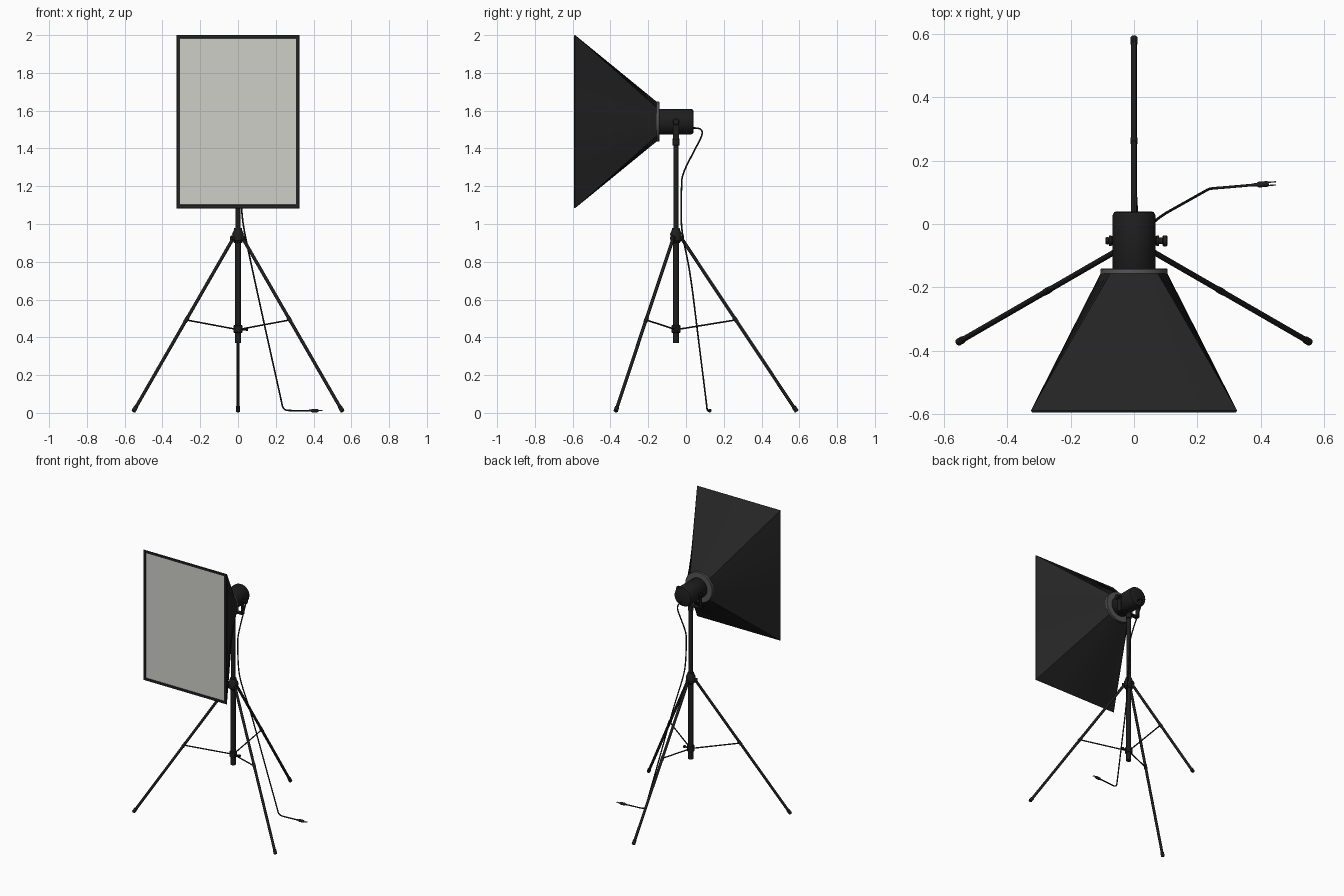
import bpy, bmesh
from math import sin, cos, pi, radians
from mathutils import Vector

if "Cube" in bpy.data.objects:
    bpy.data.objects.remove(bpy.data.objects["Cube"])


def material(name, r, g, b):
    m = bpy.data.materials.new(name)
    m.use_nodes = True
    m.diffuse_color = (r, g, b, 1)
    node = m.node_tree.nodes["Principled BSDF"]
    node.inputs["Base Color"].default_value = (r, g, b, 1)
    node.inputs["Roughness"].default_value = 0.7
    return m


FABRIC = material("black fabric", 0.018, 0.018, 0.018)
METAL = material("black metal", 0.013, 0.013, 0.013)
GREY = material("grey ring", 0.09, 0.09, 0.095)
PANEL = material("white diffuser", 0.62, 0.62, 0.58)

POLE_Y = -0.053
LAMP_Z = 1.542


def finish(name, bm, *mats, smooth=True):
    bmesh.ops.recalc_face_normals(bm, faces=bm.faces)
    me = bpy.data.meshes.new(name)
    bm.to_mesh(me)
    bm.free()
    for m in mats:
        me.materials.append(m)
    ob = bpy.data.objects.new(name, me)
    bpy.context.collection.objects.link(ob)
    if smooth:
        bpy.ops.object.select_all(action="DESELECT")
        ob.select_set(True)
        bpy.context.view_layer.objects.active = ob
        bpy.ops.object.shade_smooth_by_angle(angle=radians(35))
    return ob


def turned(name, start, end, profile, mat, sides=20):
    """Lathe (distance along axis, radius) pairs around the axis start-end."""
    start, end = Vector(start), Vector(end)
    axis = (end - start).normalized()
    side = axis.orthogonal().normalized()
    up = axis.cross(side)
    bm = bmesh.new()
    rings = []
    for d, r in profile:
        rings.append([bm.verts.new(start + axis * d + r * (side * cos(a) + up * sin(a)))
                      for a in (2 * pi * i / sides for i in range(sides))])
    for a, b in zip(rings, rings[1:]):
        for i in range(sides):
            j = (i + 1) % sides
            bm.faces.new((a[i], a[j], b[j], b[i]))
    bm.faces.new(rings[0])
    bm.faces.new(rings[-1])
    return finish(name, bm, mat)


def rod(name, start, end, r, mat=METAL, bevel=0.0, sides=20):
    length = (Vector(end) - Vector(start)).length
    if bevel:
        prof = [(0, r - bevel), (bevel, r), (length - bevel, r), (length, r - bevel)]
    else:
        prof = [(0, r), (length, r)]
    return turned(name, start, end, prof, mat, sides)


def box(name, centre, size, mat=METAL):
    bm = bmesh.new()
    bmesh.ops.create_cube(bm, size=1)
    bmesh.ops.scale(bm, vec=size, verts=bm.verts)
    bmesh.ops.translate(bm, vec=centre, verts=bm.verts)
    return finish(name, bm, mat, smooth=False)


def cable(name, points, radius):
    cu = bpy.data.curves.new(name, "CURVE")
    cu.dimensions = "3D"
    cu.bevel_depth = radius
    cu.bevel_resolution = 2
    cu.resolution_u = 6
    cu.use_fill_caps = True
    sp = cu.splines.new("NURBS")
    sp.points.add(len(points) - 1)
    for p, co in zip(sp.points, points):
        p.co = (*co, 1)
    sp.order_u = 3
    sp.use_endpoint_u = True
    cu.materials.append(METAL)
    ob = bpy.data.objects.new(name, cu)
    bpy.context.collection.objects.link(ob)


# Softbox: round rear mouth lofted to a rectangular front with a recessed panel
N = 48
HALF_W, HALF_H = 0.325, 0.459


def mouth(y, r):
    return [(r * cos(2 * pi * i / N), y, LAMP_Z + r * sin(2 * pi * i / N)) for i in range(N)]


def rectangle(y, inset):
    pts = []
    for i in range(N):
        c, s = cos(2 * pi * i / N), sin(2 * pi * i / N)
        k = 1 / max(abs(c), abs(s))
        pts.append((c * k * (HALF_W - inset), y, LAMP_Z + s * k * (HALF_H - inset)))
    return pts


bm = bmesh.new()
loops = [mouth(-0.155, 0.105), rectangle(-0.588, 0), rectangle(-0.594, 0.003),
         rectangle(-0.594, 0.017), rectangle(-0.588, 0.019)]
loops = [[bm.verts.new(p) for p in loop] for loop in loops]
for a, b in zip(loops, loops[1:]):
    for i in range(N):
        j = (i + 1) % N
        bm.faces.new((a[i], a[j], b[j], b[i]))
bm.faces.new(loops[0])
bm.faces.new(loops[-1]).material_index = 1
finish("softbox", bm, FABRIC, PANEL)

# Mounting ring and lamp housing
rod("mounting_ring", (0, -0.158, LAMP_Z), (0, -0.141, LAMP_Z), 0.106, GREY, 0.002, 40)
turned("lamp_housing", (0, -0.145, LAMP_Z), (0, 0.04, LAMP_Z),
       [(0, 0.064), (0.006, 0.068), (0.172, 0.068), (0.182, 0.063), (0.185, 0.055)], METAL, 32)

# U bracket holding the lamp, with tilt knobs
for s, label in ((1, "left"), (-1, "right")):
    box(label + "_bracket_arm", (s * 0.075, POLE_Y, 1.495), (0.007, 0.03, 0.095))
    rod(label + "_bracket_end", (s * 0.0715, POLE_Y, LAMP_Z), (s * 0.0785, POLE_Y, LAMP_Z), 0.017)
    rod(label + "_pivot", (s * 0.06, POLE_Y, LAMP_Z), (s * 0.09, POLE_Y, LAMP_Z), 0.01)
box("bracket_base", (0, POLE_Y, 1.452), (0.157, 0.03, 0.009))
rod("tilt_knob", (0.09, POLE_Y, LAMP_Z), (0.105, POLE_Y, LAMP_Z), 0.018, METAL, 0.003, 12)
rod("pivot_cap", (-0.088, POLE_Y, LAMP_Z), (-0.079, POLE_Y, LAMP_Z), 0.012, METAL, 0.002)

# Telescopic pole and collars
rod("upper_pole", (0, POLE_Y, 0.9), (0, POLE_Y, 1.45), 0.0135)
rod("lower_pole", (0, POLE_Y, 0.37), (0, POLE_Y, 0.95), 0.0165)
rod("pole_socket", (0, POLE_Y, 1.415), (0, POLE_Y, 1.453), 0.018, METAL, 0.002)
turned("top_collar", (0, POLE_Y, 0.9), (0, POLE_Y, 1),
       [(0, 0.02), (0.012, 0.03), (0.05, 0.031), (0.062, 0.024), (0.078, 0.02)], METAL)
rod("brace_collar", (0, POLE_Y, 0.424), (0, POLE_Y, 0.464), 0.024, METAL, 0.003)
rod("brace_knob_stem", (0.02, POLE_Y, 0.442), (0.045, POLE_Y, 0.442), 0.005)
rod("brace_knob", (0.043, POLE_Y, 0.442), (0.054, POLE_Y, 0.442), 0.01, METAL, 0.002, 12)

# Three legs with rubber feet and braces
for n, angle in enumerate((90, 210, 330)):
    a = radians(angle)

    def at(r, z):
        return (r * cos(a), POLE_Y + r * sin(a), z)

    tag = ("back", "right", "left")[n]
    rod(tag + "_leg", at(0.022, 0.935), at(0.628, 0.024), 0.0088)
    rod(tag + "_foot", at(0.622, 0.034), at(0.64, 0.007), 0.0115, METAL, 0.003)
    rod(tag + "_leg_hinge", at(0.015, 0.925), at(0.042, 0.925), 0.013)
    rod(tag + "_brace", at(0.02, 0.444), at(0.316, 0.492), 0.0042, METAL, 0, 10)
    rod(tag + "_brace_clip", at(0.307, 0.506), at(0.324, 0.481), 0.0105)

# Power cable with plug
cable("power_cable", [(0.005, 0.035, 1.508), (0.005, 0.075, 1.51), (0.006, 0.092, 1.48),
                      (0.008, 0.05, 1.4), (0.012, -0.02, 1.265), (0.014, -0.024, 1.2),
                      (0.02, -0.026, 1.05), (0.035, -0.022, 0.95), (0.078, 0.022, 0.75),
                      (0.15, 0.062, 0.42), (0.228, 0.106, 0.07), (0.24, 0.112, 0.014),
                      (0.285, 0.115, 0.012), (0.385, 0.124, 0.012)], 0.0042)
heading = Vector((0.995, 0.07, 0))
plug = Vector((0.375, 0.123, 0.012))
turned("plug", plug, plug + heading,
       [(0, 0.005), (0.012, 0.006), (0.018, 0.0095), (0.045, 0.0095), (0.05, 0.007)], METAL, 12)
across = Vector((-0.07, 0.995, 0))
for s in (-1, 1):
    p = plug + heading * 0.045 + across * s * 0.005
    rod("plug_prong", p, p + heading * 0.028, 0.002, GREY, 0, 8)
